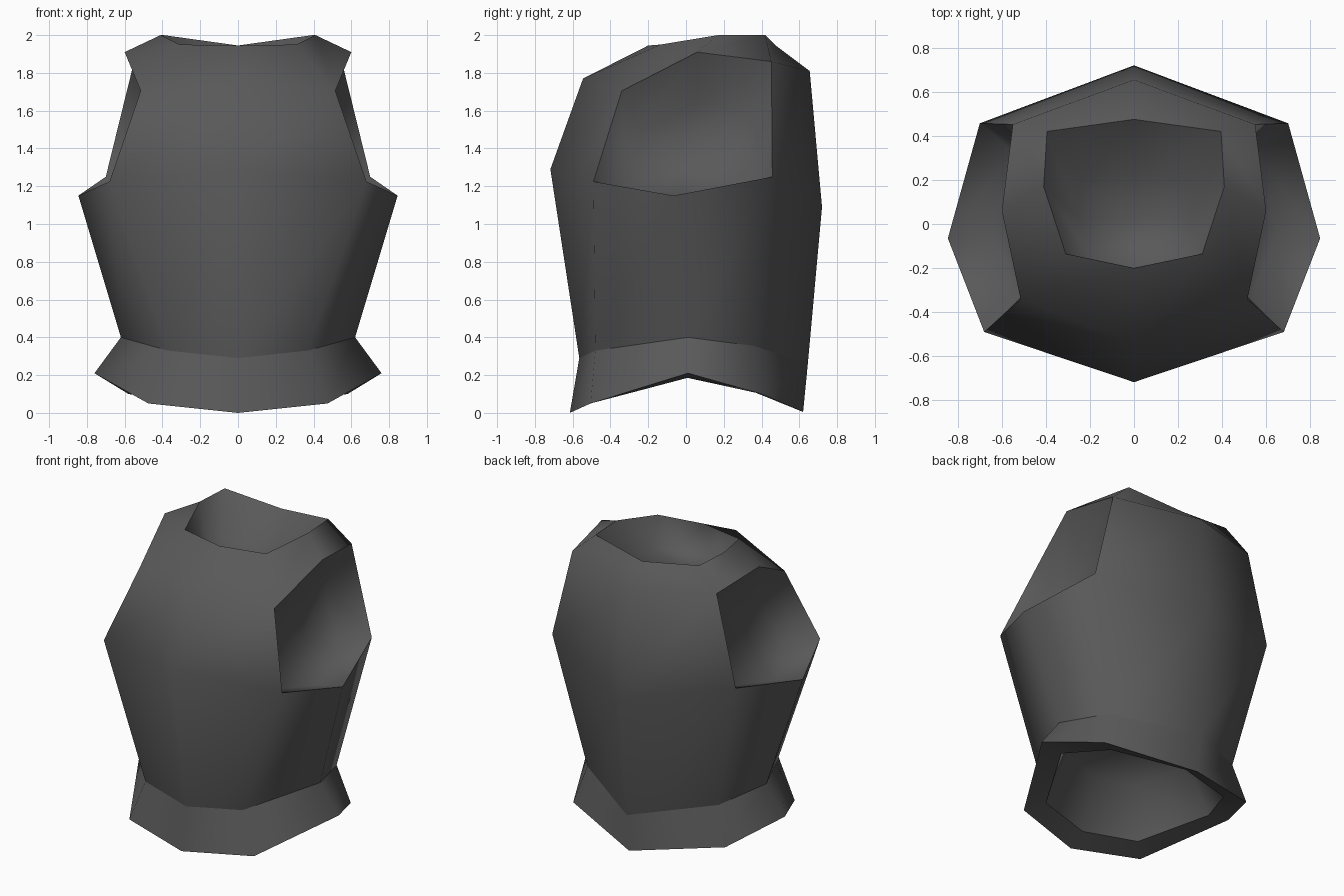
import bpy, bmesh
from mathutils import Vector

if "Cube" in bpy.data.objects:
    bpy.data.objects.remove(bpy.data.objects["Cube"])

# half cross-sections, front centre -> side -> back centre, from hem to neck
HALF = [
    [(0, -.615, 0), (.475, -.505, .05), (.76, .01, .21), (.58, .40, .10), (0, .62, .005)],        # hem
    [(0, -.565, .29), (.37, -.48, .33), (.62, .01, .40), (.50, .36, .355), (0, .645, .26)],       # waist
    [(0, -.718, 1.29), (.68, -.49, 1.225), (.845, -.065, 1.15), (.70, .457, 1.25), (0, .72, 1.09)],  # chest
    [(0, -.545, 1.77), (.515, -.34, 1.705), (.60, .06, 1.91), (.55, .452, 1.86), (0, .655, 1.81)],   # shoulder
    [(0, -.20, 1.945), (.31, -.135, 1.95), (.41, .17, 2.0), (.395, .42, 2.0), (0, .475, 1.945)],     # neck
]

metal = bpy.data.materials.new("dark_grey_metal")
metal.diffuse_color = (0.1, 0.1, 0.1, 1)
metal.use_nodes = True
metal.node_tree.nodes["Principled BSDF"].inputs["Base Color"].default_value = metal.diffuse_color

bm = bmesh.new()


def ring(half):
    pts = half + [(-x, y, z) for x, y, z in half[3:0:-1]]
    return [bm.verts.new(p) for p in pts]


def bridge(a, b):
    n = len(a)
    for i in range(n):
        j = (i + 1) % n
        bm.faces.new((a[i], a[j], b[j], b[i]))


def sharpen(loop):
    for i, v in enumerate(loop):
        e = bm.edges.get((v, loop[(i + 1) % len(loop)]))
        if e:
            e.smooth = False


def recess(loop, scale, shift, bulge):
    """Close an opening with a sunken bowl."""
    c = sum((v.co for v in loop), Vector()) / len(loop)
    s = Vector(shift)
    inner = [bm.verts.new(c + (v.co - c) * scale + s) for v in loop]
    bridge(loop, inner)
    apex = bm.verts.new(c + s + Vector(bulge))
    for i, v in enumerate(inner):
        bm.faces.new((v, inner[(i + 1) % len(inner)], apex))


# outer shell, leaving two armholes open
rings = [ring(h) for h in HALF]
for k in range(4):
    lo, hi = rings[k], rings[k + 1]
    for i in range(8):
        if k == 2 and i in (1, 2, 5, 6):
            continue
        j = (i + 1) % 8
        if k == 3 and i in (3, 4):      # fold of the rear shoulder
            b, s = (4, 3) if i == 3 else (4, 5)
            bm.faces.new((lo[s], lo[b], hi[b]))
            bm.faces.new((lo[s], hi[b], hi[s]))
        else:
            bm.faces.new((lo[i], lo[j], hi[j], hi[i]))

# underside of the flared hem
lip = [bm.verts.new((v.co.x * .79, v.co.y * .81, .07 + .55 * v.co.z)) for v in rings[0]]
bridge(rings[0], lip)

# sunken linings of neck, waist and armholes
recess(rings[4], .62, (0, -.13, -.2), (0, 0, -.04))
recess(lip, .75, (0, 0, .32), (0, 0, .1))
arms = []
for a, b, c, sx in ((1, 2, 3, 1), (7, 6, 5, -1)):
    lo, hi = rings[2], rings[3]
    hole = [lo[a], lo[b], lo[c], hi[c], hi[b], hi[a]]
    recess(hole, .7, (-.14 * sx, 0, -.16), (-.03 * sx, 0, 0))
    arms.append(hole)

bmesh.ops.recalc_face_normals(bm, faces=bm.faces)
for f in bm.faces:
    f.smooth = True
for loop in [rings[0], rings[1], rings[4], lip] + arms:
    sharpen(loop)

mesh = bpy.data.meshes.new("breastplate")
bm.to_mesh(mesh)
bm.free()
mesh.materials.append(metal)
obj = bpy.data.objects.new("breastplate", mesh)
bpy.context.collection.objects.link(obj)
